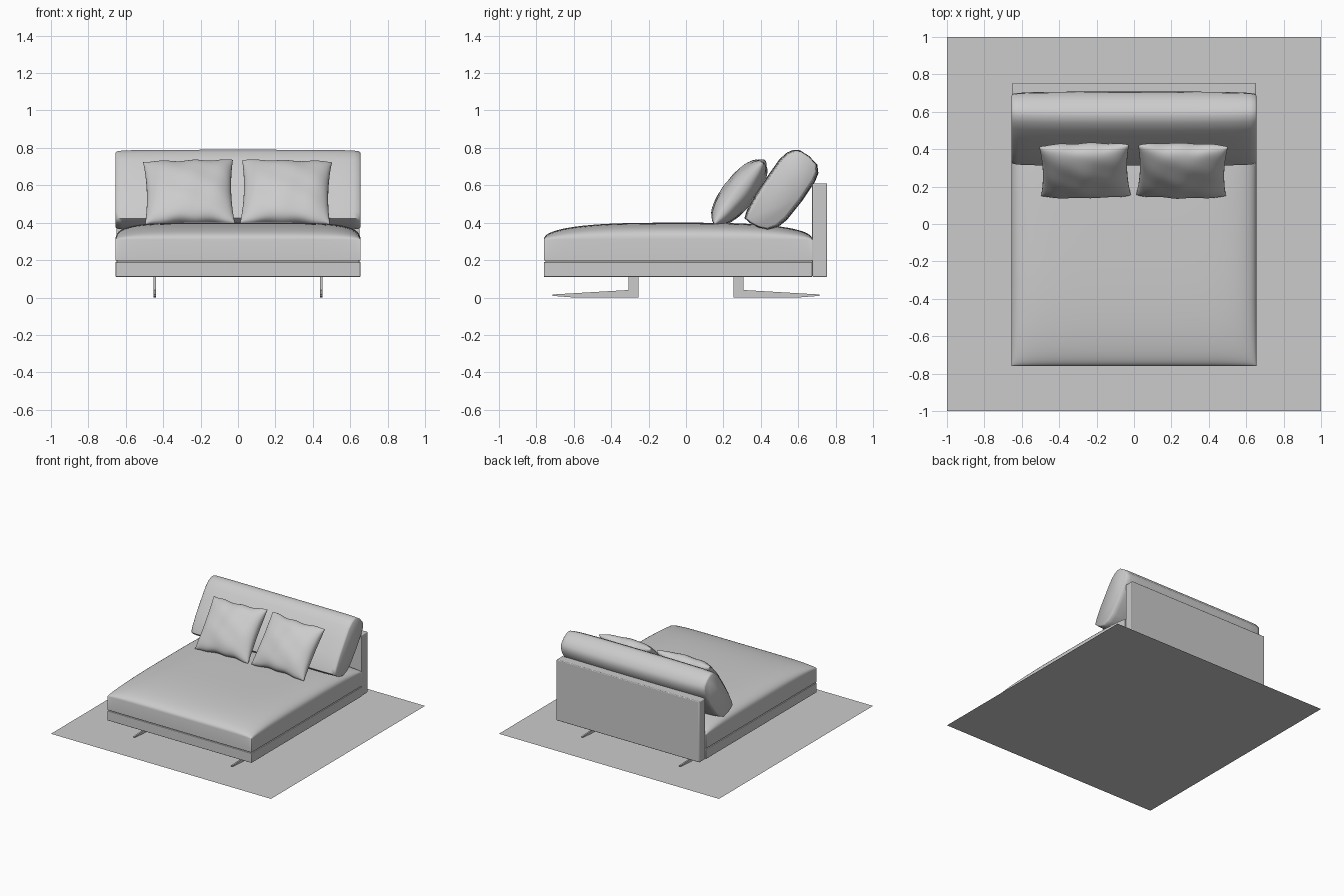
import bpy, bmesh, math
from mathutils import Vector

if "Cube" in bpy.data.objects:
    bpy.data.objects.remove(bpy.data.objects["Cube"])


def make(name, verts, faces, angle=None):
    me = bpy.data.meshes.new(name)
    me.from_pydata([tuple(v) for v in verts], [], faces)
    bm = bmesh.new()
    bm.from_mesh(me)
    bmesh.ops.remove_doubles(bm, verts=bm.verts, dist=1e-5)
    if len(faces) > 1:
        bmesh.ops.recalc_face_normals(bm, faces=bm.faces)
    bm.to_mesh(me)
    bm.free()
    ob = bpy.data.objects.new(name, me)
    bpy.context.collection.objects.link(ob)
    if angle:
        bpy.context.view_layer.objects.active = ob
        ob.select_set(True)
        bpy.ops.object.shade_smooth_by_angle(angle=math.radians(angle))
        ob.select_set(False)
    return ob


def box(name, lo, hi, bevel=0.0):
    v = [(x, y, z) for x in (lo[0], hi[0]) for y in (lo[1], hi[1]) for z in (lo[2], hi[2])]
    f = [(0, 1, 3, 2), (4, 6, 7, 5), (0, 4, 5, 1), (2, 3, 7, 6), (0, 2, 6, 4), (1, 5, 7, 3)]
    ob = make(name, v, f, 40)
    if bevel:
        m = ob.modifiers.new("bevel", 'BEVEL')
        m.width, m.segments = bevel, 3
    return ob


def loft(name, rings, angle):
    """Closed rings joined in order, with both ends capped."""
    n = len(rings[0])
    verts = [p for r in rings for p in r]
    faces = [(k * n + i, k * n + (i + 1) % n, (k + 1) * n + (i + 1) % n, (k + 1) * n + i)
             for k in range(len(rings) - 1) for i in range(n)]
    faces += [tuple(range(n)), tuple(range(len(verts) - n, len(verts)))]
    return make(name, verts, faces, angle)


def sheets(name, n, top, bottom, angle):
    """Two n x n grids over (-1..1)^2, denser near the rim, joined at the rim."""
    t = [math.sin(math.pi / 2 * (2 * i / n - 1)) for i in range(n + 1)]
    verts, faces = [], []
    for fn in (top, bottom):
        o = len(verts)
        verts += [fn(u, v) for v in t for u in t]
        faces += [(o + j * (n + 1) + i, o + j * (n + 1) + i + 1,
                   o + (j + 1) * (n + 1) + i + 1, o + (j + 1) * (n + 1) + i)
                  for j in range(n) for i in range(n)]
    # side walls where the rims do not meet
    rim = [(i, 0) for i in range(n)] + [(n, j) for j in range(n)] + \
          [(i, n) for i in range(n, 0, -1)] + [(0, j) for j in range(n, 0, -1)]
    idx = [j * (n + 1) + i for i, j in rim]
    o = (n + 1) ** 2
    if (Vector(verts[0]) - Vector(verts[o])).length > 1e-4:
        for a, b in zip(idx, idx[1:] + idx[:1]):
            faces.append((a, b, b + o, a + o))
    return make(name, verts, faces, angle)


# Floor sheet
make("floor", [(-1, -1, 0), (1, -1, 0), (1, 1, 0), (-1, 1, 0)], [(0, 1, 2, 3)])

# Platform, recessed seam and back panel
box("base_frame", (-.655, -.76, .11), (.655, .675, .19), .004)
box("base_seam", (-.645, -.75, .185), (.645, .67, .205))
box("back_panel", (-.65, .675, .11), (.65, .755, .61), .006)


# Crowned mattress
def crown(u, v):
    a = max(0, 1 - abs(u) ** 6) ** .4
    b = max(0, 1 - abs(v) ** 3) ** .45
    return (.655 * u, -.0425 + .7175 * v, .31 + .09 * a * b)


sheets("mattress", 40, crown, lambda u, v: (.655 * u, -.0425 + .7175 * v, .197), 50)

# Thin blade legs, one L profile at each corner
leg = [(.255, 0), (.255, .11), (.307, .11), (.307, .04), (.715, .016), (.715, .009), (.6, 0)]
for sx in (-1, 1):
    for sy, end in ((-1, "front"), (1, "back")):
        side = "left" if sx < 0 else "right"
        loft(f"{end}_{side}_leg",
             [[(sx * .445 + dx, sy * y, z) for y, z in leg] for dx in (-.006, .006)], 30)

# Back cushion: leaning profile lofted along x, thinner at the ends
prof = [(.44, .36), (.49, .375), (.54, .415), (.62, .515), (.69, .62), (.708, .665), (.702, .71),
        (.66, .755), (.61, .787), (.575, .79), (.54, .775), (.50, .74), (.44, .655), (.37, .55),
        (.325, .465), (.312, .425), (.34, .40), (.39, .373)]
axis = Vector((.595, .804)).normalized()
nrm = Vector((-axis.y, axis.x))
mid = Vector((.512, .575))


def section(x, thick, length):
    ring = []
    for p in prof:
        d = Vector(p) - mid
        q = mid + axis * d.dot(axis) * length + nrm * d.dot(nrm) * thick
        ring.append((x, q.x, q.y))
    return ring


stations = [(.655, .80, .955), (.648, .87, .985), (.62, .92, .995), (.55, .96, 1),
            (.42, .985, 1), (.2, 1, 1)]
rings = [section(-x, a, b) for x, a, b in stations] + \
        [section(x, a, b) for x, a, b in reversed(stations)]
loft("back_cushion", rings, 50)


# Throw pillows: pinched corners, soft creases, leaning on the cushion
def pillow(name, cx, roll, phase):
    up, out = Vector((0, .62, .785)), Vector((0, -.785, .62))
    centre = Vector((cx, .285, .562))

    def face(s):
        def fn(u, v):
            px = u * .24 * (1 - .06 * (1 - v * v) * abs(u) ** 3)
            pv = v * .215 * (1 - .07 * (1 - u * u) * abs(v) ** 3)
            c, sn = math.cos(roll), math.sin(roll)
            px, pv = px * c - pv * sn, px * sn + pv * c
            f = (max(0, 1 - u * u) * max(0, 1 - v * v)) ** .42
            crease = .004 * math.sin(7 * u + 3 * v + phase) * math.sin(5 * v - 2 * u + phase)
            w = s * (.085 * f + crease * f)
            rim = .004 * math.sin(9 * u + phase) * v
            return Vector((1, 0, 0)) * px + up * (pv + rim) + out * w + centre
        return fn

    sheets(name, 28, face(1), face(-1), 60)


pillow("left_pillow", -.262, .025, .4)
pillow("right_pillow", .257, -.025, 2.1)
